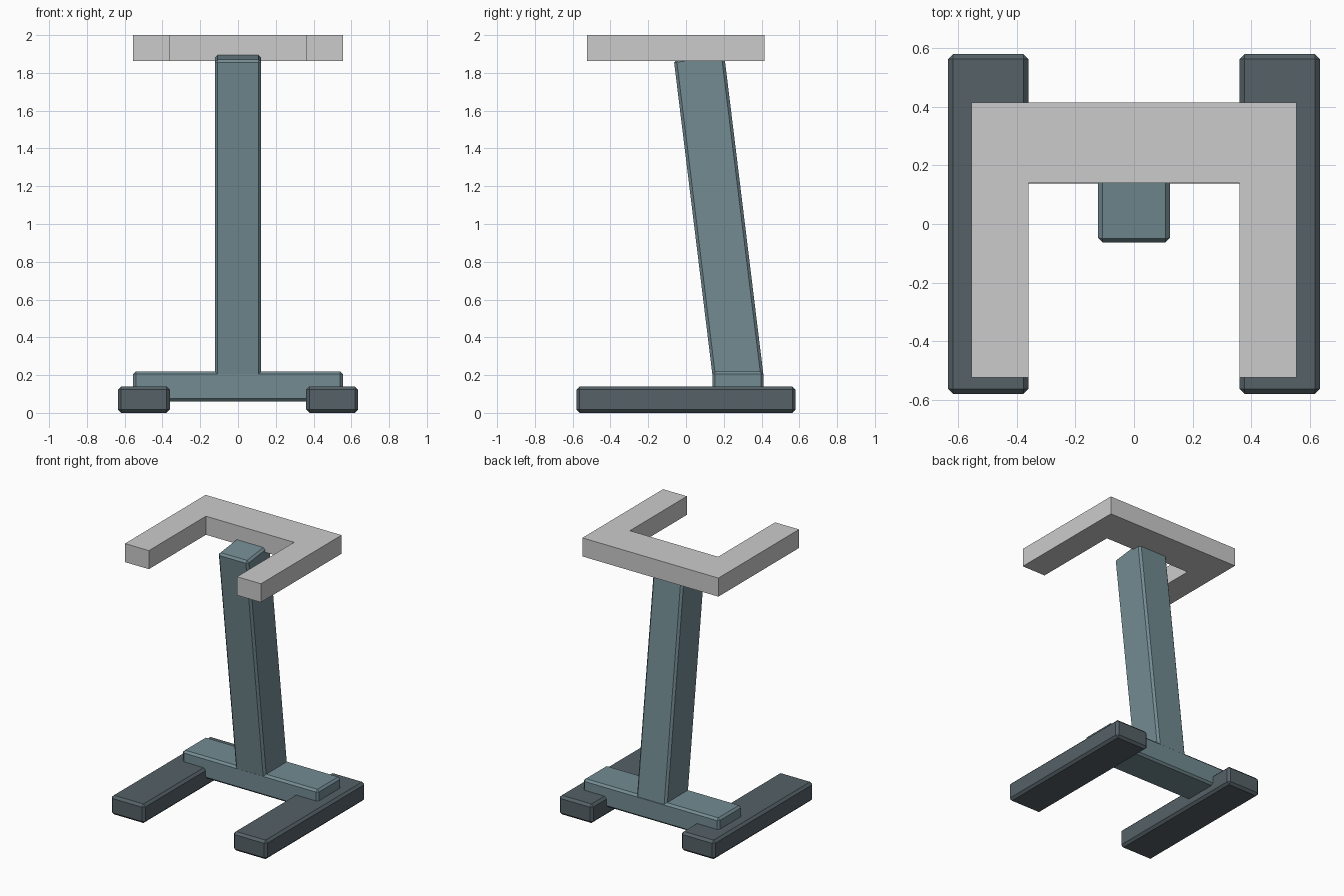
import bpy, bmesh, math
from mathutils import Matrix, Vector

if "Cube" in bpy.data.objects:
    bpy.data.objects.remove(bpy.data.objects["Cube"])


def material(name, rgb):
    m = bpy.data.materials.new(name)
    m.diffuse_color = (*rgb, 1)
    m.use_nodes = True
    m.node_tree.nodes["Principled BSDF"].inputs["Base Color"].default_value = m.diffuse_color
    return m


def finish(name, bm, mat=None):
    bmesh.ops.recalc_face_normals(bm, faces=bm.faces)
    me = bpy.data.meshes.new(name)
    bm.to_mesh(me)
    bm.free()
    ob = bpy.data.objects.new(name, me)
    bpy.context.collection.objects.link(ob)
    if mat:
        me.materials.append(mat)
    return ob


def chamfered_box(name, centre, size, mat, bevel, tilt=0.0):
    bm = bmesh.new()
    bmesh.ops.create_cube(bm, size=1, matrix=Matrix.Diagonal((*size, 1)))
    bmesh.ops.bevel(bm, geom=bm.edges[:], offset=bevel, segments=1, affect='EDGES')
    ob = finish(name, bm, mat)
    ob.location = centre
    ob.rotation_euler.x = tilt
    return ob


dark = material("dark_slate", (0.09, 0.12, 0.135))
teal = material("grey_teal", (0.17, 0.26, 0.29))

# Two long floor feet
for side, x in (("left", -0.4985), ("right", 0.4985)):
    chamfered_box(side + "_foot", (x, 0, 0.07), (0.275, 1.16, 0.14), dark, 0.017)

# Crossbar joining the feet
chamfered_box("crossbar", (0, 0.275, 0.14), (1.11, 0.272, 0.16), teal, 0.015)

# Forward leaning column
top, bottom = Vector((0, 0.0685, 1.886)), Vector((0, 0.2787, 0.17))
axis = top - bottom
chamfered_box("column", (top + bottom) / 2, (0.246, 0.268, axis.length), teal, 0.015,
              math.atan2(-axis.y, axis.z))

# Sharp-edged U-shaped top frame, open to the front
half = [(0.36, 0.14), (0.36, -0.525), (0.555, -0.525), (0.555, 0.415)]
outline = half + [(-x, y) for x, y in reversed(half)]
bm = bmesh.new()
face = bm.faces.new([bm.verts.new((x, y, 1.863)) for x, y in outline])
ext = bmesh.ops.extrude_face_region(bm, geom=[face], use_keep_orig=True)
bmesh.ops.translate(bm, vec=(0, 0, 0.137),
                    verts=[v for v in ext["geom"] if isinstance(v, bmesh.types.BMVert)])
finish("top_frame", bm)
